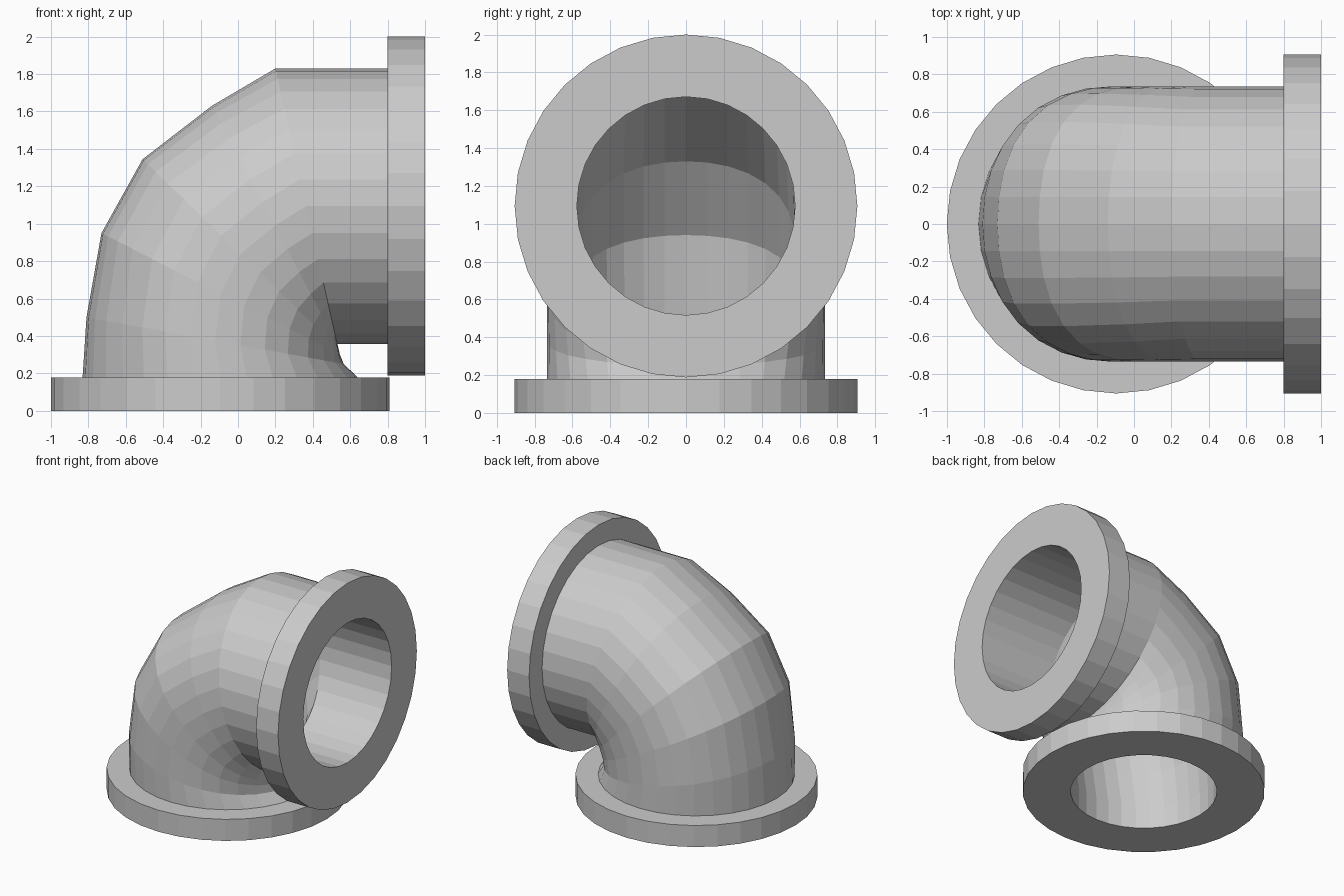
import bpy, bmesh, math
from mathutils import Vector

if "Cube" in bpy.data.objects:
    bpy.data.objects.remove(bpy.data.objects["Cube"])

SIDES = 32
CX, CZ = -0.095, 1.094      # axis of the base opening (x) and of the side opening (z)
FLANGE, PIPE, BORE, BASE_BORE = 0.906, 0.736, 0.577, 0.548


def base_ring(r, z):
    """Ring around the vertical axis: heel point, throat point, y radius, fullness."""
    return ((CX - r, z), (CX + r, z), r, 0)


def side_ring(r, x):
    """Ring around the horizontal axis."""
    return ((x, CZ + r), (x, CZ - r), r, 0)


def bend(heel, throat, r, fullness):
    """Slanted rings of the bend, pairing heel points with throat points."""
    return [(h, t, r, f) for h, t, f in zip(heel, throat, fullness)]


def closed_loft(name, rings):
    """Skin rounded rings in order, and join the last one to the first."""
    bm = bmesh.new()
    loops = []
    for heel, throat, r, full in rings:
        h, t = Vector((heel[0], 0, heel[1])), Vector((throat[0], 0, throat[1]))
        mid, half = (h + t) / 2, (h - t) / 2
        loop = []
        for i in range(SIDES):
            a = 2 * math.pi * i / SIDES
            k = 1 + full * math.sin(2 * a) ** 2     # fuller on the diagonals
            offset = half * math.cos(a) + Vector((0, r * math.sin(a), 0))
            loop.append(bm.verts.new(mid + offset * k))
        loops.append(loop)
    for k, a in enumerate(loops):
        b = loops[(k + 1) % len(loops)]
        for i in range(SIDES):
            j = (i + 1) % SIDES
            bm.faces.new((a[i], a[j], b[j], b[i]))
    bmesh.ops.recalc_face_normals(bm, faces=bm.faces)
    mesh = bpy.data.meshes.new(name)
    bm.to_mesh(mesh)
    bm.free()
    obj = bpy.data.objects.new(name, mesh)
    bpy.context.collection.objects.link(obj)
    return obj


# Outer skin of the bend, from base to side opening
outer = bend(
    [(-0.81, 0.50), (-0.73, 0.95), (-0.51, 1.345), (-0.14, 1.63), (0.20, 1.83)],
    [(0.565, 0.25), (0.545, 0.30), (0.538, 0.33), (0.533, 0.35), (0.53, 0.358)],
    PIPE, [0.02, 0.045, 0.05, 0.03, 0])

# Bore of the bend, same order
inner = bend(
    [(-0.62, 0.50), (-0.54, 0.94), (-0.26, 1.33), (0.22, 1.671)],
    [(0.45, 0.33), (0.44, 0.40), (0.435, 0.47), (0.44, 0.517)],
    BORE, [0.01, 0.03, 0.03, 0])

rings = (
    # base flange
    [base_ring(BASE_BORE, 0), base_ring(FLANGE, 0), base_ring(FLANGE, 0.178), base_ring(PIPE, 0.178)]
    + outer
    # side flange
    + [side_ring(PIPE, 0.8), side_ring(FLANGE, 0.8), side_ring(FLANGE, 1.0), side_ring(BORE, 1.0)]
    # hollow passage back to the base
    + inner[::-1]
    + [base_ring(BASE_BORE, 0.178)]
)
closed_loft("flanged_pipe_elbow", rings)
